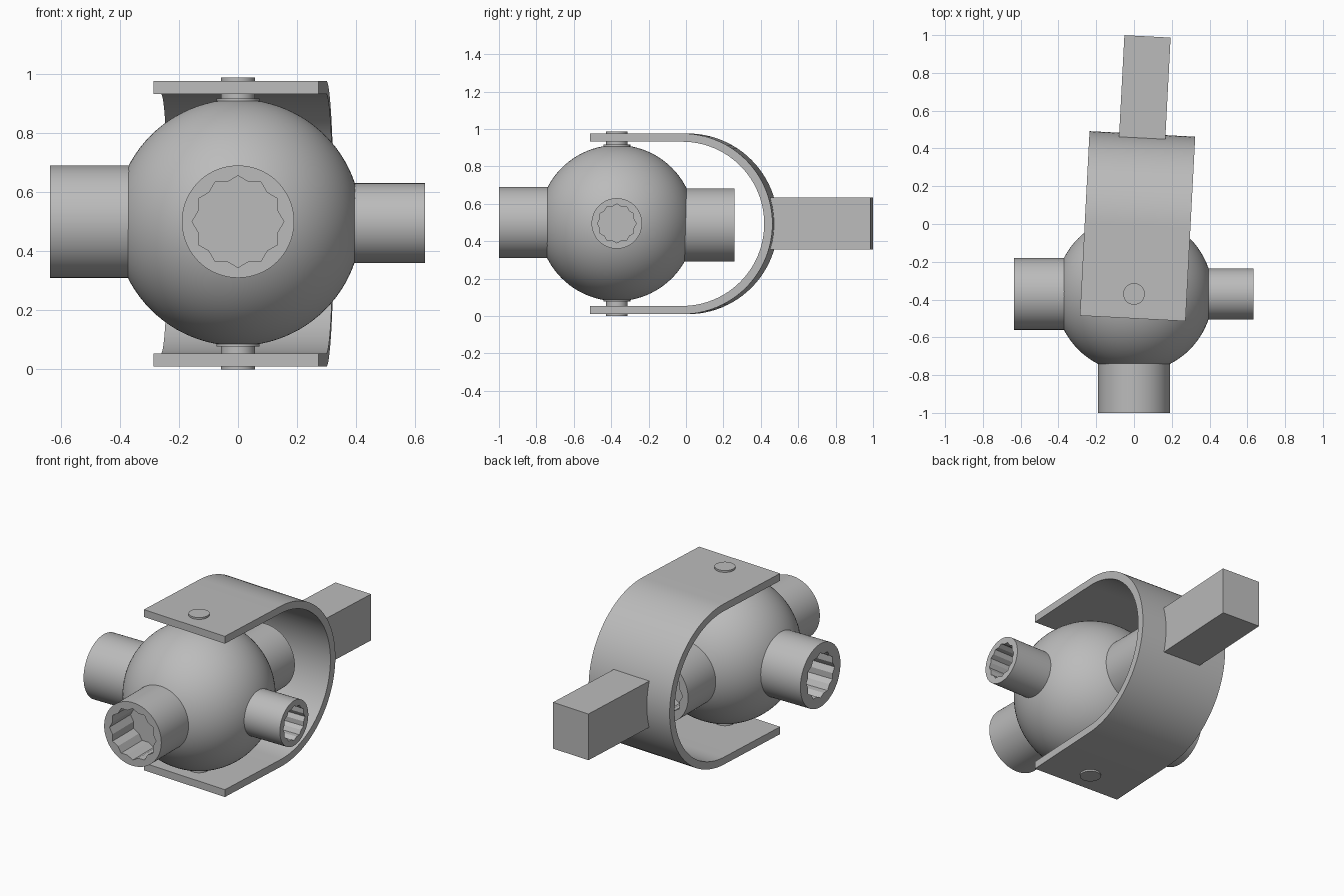
import bpy, bmesh, math
from mathutils import Matrix, Vector

if "Cube" in bpy.data.objects:
    bpy.data.objects.remove(bpy.data.objects["Cube"])

PIVOT = Vector((0, -0.37, 0.497))   # centre of the ball, on the pin axis
TILT = Matrix.Translation((0, -0.37, 0)) @ Matrix.Rotation(math.radians(-3), 4, 'Z')

steel = bpy.data.materials.new("grey steel")
steel.diffuse_color = (0.5, 0.5, 0.5, 1)
steel.use_nodes = True
steel.node_tree.nodes["Principled BSDF"].inputs["Base Color"].default_value = steel.diffuse_color


def finish(name, bm, matrix=None, smooth=True):
    bmesh.ops.recalc_face_normals(bm, faces=bm.faces)
    mesh = bpy.data.meshes.new(name)
    bm.to_mesh(mesh)
    bm.free()
    mesh.materials.append(steel)
    obj = bpy.data.objects.new(name, mesh)
    bpy.context.collection.objects.link(obj)
    if matrix is not None:
        mesh.transform(matrix)
    if smooth:
        bpy.ops.object.select_all(action='DESELECT')
        obj.select_set(True)
        bpy.context.view_layer.objects.active = obj
        bpy.ops.object.shade_smooth_by_angle(angle=math.radians(20))
    return obj


def disc(name, radius, z0, z1):
    bm = bmesh.new()
    bmesh.ops.create_cone(bm, cap_ends=True, segments=48, radius1=radius,
                          radius2=radius, depth=z1 - z0)
    finish(name, bm, Matrix.Translation((0, PIVOT.y, (z0 + z1) / 2)))


def socket(name, turn, radius, bore, reach, z):
    """Round tube pointing along -y before turning, with a twelve-point bore."""
    n = 96
    tips = [Vector((math.sin(k * math.pi / 12), math.cos(k * math.pi / 12)))
            * bore * (1 if k % 2 == 0 else 0.897) for k in range(24)]
    star = [tips[k // 4].lerp(tips[(k // 4 + 1) % 24], (k % 4) / 4) for k in range(n)]
    circle = [Vector((math.sin(k * math.tau / n), math.cos(k * math.tau / n))) * radius
              for k in range(n)]
    bm = bmesh.new()
    rings = [[bm.verts.new((p.x, -d, p.y)) for p in shape]
             for shape, d in ((circle, 0.3), (circle, reach), (star, reach), (star, reach - 0.2))]
    for a, b in zip(rings, rings[1:]):
        for k in range(n):
            bm.faces.new((a[k], a[(k + 1) % n], b[(k + 1) % n], b[k]))
    bm.faces.new(rings[0])
    bm.faces.new(rings[-1])
    finish(name, bm, Matrix.Translation((0, PIVOT.y, z))
           @ Matrix.Rotation(math.radians(turn), 4, 'Z'))


# central ball
bm = bmesh.new()
bmesh.ops.create_uvsphere(bm, u_segments=96, v_segments=48, radius=0.417)
finish("ball", bm, Matrix.Translation(PIVOT))

# four sockets around the ball
socket("front_socket", 0, 0.19, 0.155, 0.63, 0.5)
socket("right_socket", 90, 0.135, 0.104, 0.632, 0.495)
socket("back_socket", 180, 0.196, 0.16, 0.63, 0.487)
socket("left_socket", 270, 0.19, 0.135, 0.635, 0.5)

# U-shaped strap, tilted around the pin
MID_Z, ARC_Y, OUTER, INNER, HALF = 0.493, 0.365, 0.483, 0.439, 0.28


def u_path(r):
    arc = [math.pi / 2 - math.pi * k / 48 for k in range(49)]
    pts = [(ARC_Y + r * math.cos(a), MID_Z + r * math.sin(a)) for a in arc]
    return [(-0.13, MID_Z + r)] + pts + [(-0.13, MID_Z - r)]


bm = bmesh.new()
rows = [[bm.verts.new((x, y, z)) for y, z in u_path(r)]
        for r, x in ((OUTER, -HALF), (OUTER, HALF), (INNER, HALF), (INNER, -HALF))]
for j in range(4):
    a, b = rows[j], rows[(j + 1) % 4]
    for k in range(len(a) - 1):
        bm.faces.new((a[k], a[k + 1], b[k + 1], b[k]))
for end in (0, -1):
    bm.faces.new([row[end] for row in rows])
finish("yoke_strap", bm, TILT)

# square handle bar welded to the back of the strap
bm = bmesh.new()
bmesh.ops.create_cube(bm, size=1)
y0, y1 = 0.815, 1.365
bmesh.ops.scale(bm, vec=(0.245, y1 - y0, 0.278), verts=bm.verts)
bmesh.ops.translate(bm, vec=(0, (y0 + y1) / 2, 0.496), verts=bm.verts)
finish("handle_bar", bm, TILT, smooth=False)

# pivot pins and the thin collars where they meet the ball
disc("top_pin", 0.057, 0.87, 0.987)
disc("bottom_pin", 0.057, 0.0, 0.12)
disc("top_collar", 0.072, 0.89, 0.917)
disc("bottom_collar", 0.072, 0.077, 0.1)
